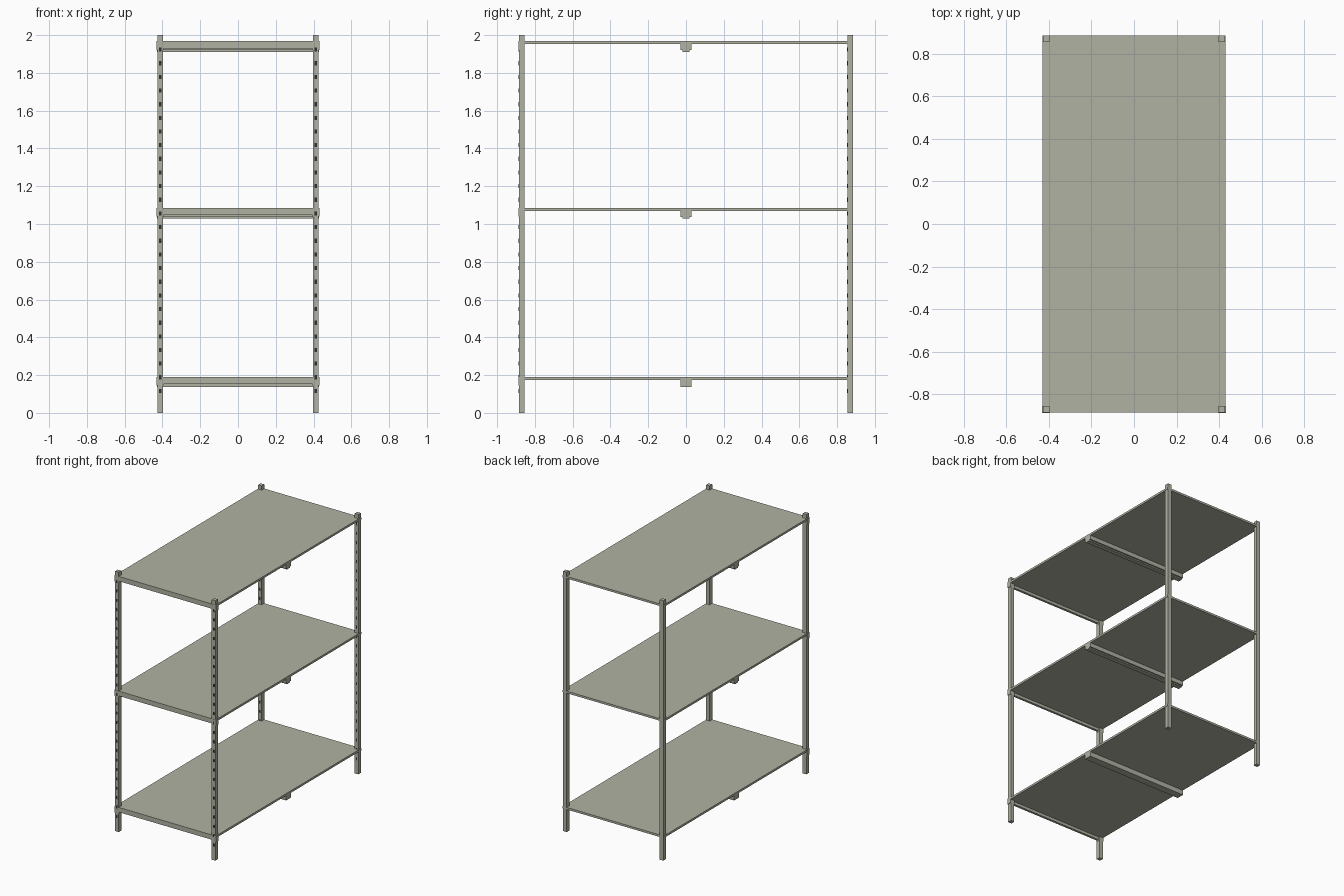
import bpy
import bmesh

cube = bpy.data.objects.get("Cube")
if cube:
    bpy.data.objects.remove(cube, do_unlink=True)


def material(name, colour):
    mat = bpy.data.materials.new(name)
    mat.use_nodes = True
    mat.diffuse_color = colour
    mat.node_tree.nodes["Principled BSDF"].inputs["Base Color"].default_value = colour
    return mat


STEEL = material("grey green steel", (0.44, 0.45, 0.37, 1))
DARK = material("dark slot", (0.03, 0.03, 0.025, 1))


def boxes(name, extents, mat):
    """One object from (low corner, high corner) pairs."""
    bm = bmesh.new()
    for low, high in extents:
        verts = bmesh.ops.create_cube(bm, size=1)["verts"]
        for v in verts:
            v.co = [high[i] if v.co[i] > 0 else low[i] for i in range(3)]
    mesh = bpy.data.meshes.new(name)
    bm.to_mesh(mesh)
    bm.free()
    mesh.materials.append(mat)
    obj = bpy.data.objects.new(name, mesh)
    bpy.context.collection.objects.link(obj)
    return obj


W, D, H = 0.43, 0.885, 2.0      # half width, half depth, height
POST = 0.031                    # post thickness
OUT = 0.427                     # outer face of the posts
PITCH = 0.0723                  # slot spacing
SHELVES = {"bottom": 0.19, "middle": 1.085, "top": 1.968}

# Posts with a column of slots on their front faces
for side, sx in (("right", -1), ("left", 1)):
    x = sx * (OUT - POST / 2)
    for end, y in (("front", -D), ("back", D - POST)):
        boxes(f"{end}_{side}_post",
              [((x - POST / 2, y, 0), (x + POST / 2, y + POST, H))], STEEL)
        slots = []
        for i in range(26):
            z = 0.116 + i * PITCH
            slots.append(((x - 0.006, y - 0.001, z - 0.011),
                          (x + 0.006, y + 0.002, z + 0.011)))
        boxes(f"{end}_{side}_slots", slots, DARK)

for level, top in SHELVES.items():
    under = top - 0.016
    # Shelf panel
    boxes(f"{level}_shelf", [((-W, -D, under), (W, D, top))], STEEL)
    # Centre support under the panel, with a narrower lower rib
    support = [((-W, -0.029, top - 0.048), (W, 0.029, under))]
    if level == "bottom":
        support = [((-W, -0.029, top - 0.053), (W, 0.029, under))]
    else:
        support.append(((-W, -0.018, top - 0.057), (W, 0.018, top - 0.048)))
    boxes(f"{level}_centre_support", support, STEEL)
    # Front rail between the posts
    boxes(f"{level}_front_rail",
          [((-OUT + POST, -D + 0.002, top - 0.038),
            (OUT - POST, -D + 0.02, under))], STEEL)
    # Brackets wrapping the front posts
    for side, sx in (("right", -1), ("left", 1)):
        xs = sorted((sx * 0.394, sx * 0.432))
        boxes(f"{level}_{side}_bracket",
              [((xs[0], -D - 0.001, top - 0.046),
                (xs[1], -D + POST, top))], STEEL)
